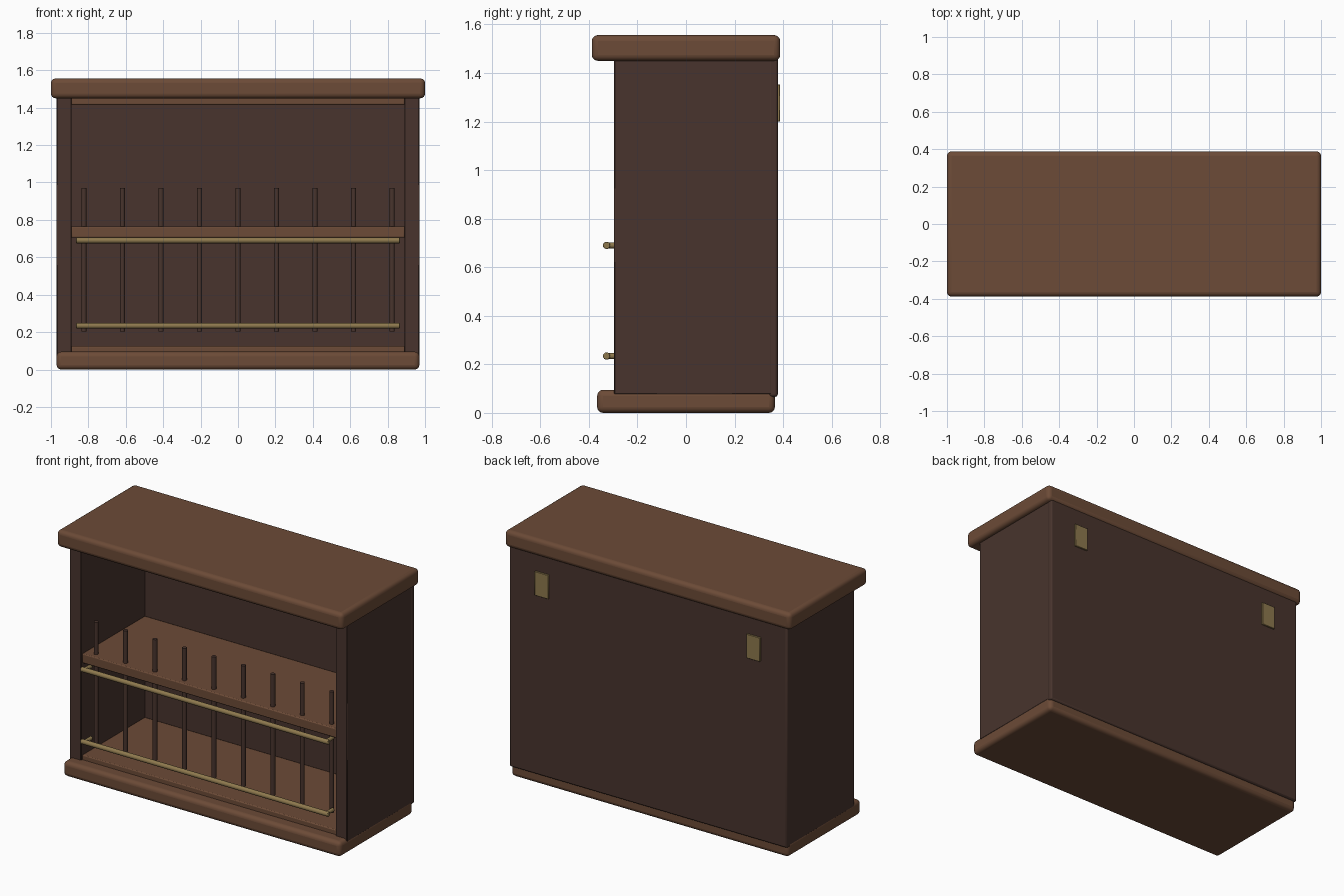
import bpy
from math import radians

if "Cube" in bpy.data.objects:
    bpy.data.objects.remove(bpy.data.objects["Cube"])


def material(name, rgb):
    m = bpy.data.materials.new(name)
    m.diffuse_color = (*rgb, 1)
    m.use_nodes = True
    m.node_tree.nodes["Principled BSDF"].inputs["Base Color"].default_value = m.diffuse_color
    return m


wood = material("warm_wood", (0.15, 0.07, 0.038))
dark = material("dark_wood", (0.065, 0.034, 0.026))
brass = material("brass", (0.27, 0.19, 0.075))


def finish(o, name, mat, bevel, segments):
    o.name = name
    o.data.materials.append(mat)
    if bevel:
        b = o.modifiers.new("rounded_edges", 'BEVEL')
        b.width = bevel
        b.segments = segments
        b.limit_method = 'ANGLE'
    bpy.ops.object.shade_smooth_by_angle(angle=radians(35))
    return o


def box(name, x, y, z, mat, bevel=0.0, segments=2):
    """Box from (min, max) pairs on each axis."""
    spans = (x, y, z)
    bpy.ops.mesh.primitive_cube_add(size=1, location=[(a + b) / 2 for a, b in spans])
    o = bpy.context.object
    o.scale = [b - a for a, b in spans]
    bpy.ops.object.transform_apply(location=False, rotation=False, scale=True)
    return finish(o, name, mat, bevel, segments)


def rod(name, center, length, radius, mat, rot=(0, 0, 0), bevel=0.0):
    bpy.ops.mesh.primitive_cylinder_add(vertices=16, radius=radius, depth=length,
                                        location=center, rotation=rot)
    return finish(bpy.context.object, name, mat, bevel, 2)


# Plinth and overhanging top
box("base_plinth", (-0.97, 0.97), (-0.366, 0.366), (0, 0.095), wood, 0.025, 4)
box("top_slab", (-1, 1), (-0.388, 0.388), (1.45, 1.556), wood, 0.025, 4)

# Carcass
for side, s in (("left", -1), ("right", 1)):
    box(f"{side}_side_panel", sorted((s * 0.89, s * 0.97)), (-0.297, 0.366),
        (0.075, 1.47), dark, 0.004, 1)
box("back_panel", (-0.971, 0.971), (0.34, 0.378), (0.066, 1.47), dark, 0.01, 2)

# Horizontal boards
for name, z in (("bottom_board", 0.065), ("middle_shelf", 0.705), ("upper_board", 1.415)):
    box(name, (-0.892, 0.892), (-0.285, 0.342), (z, z + 0.06), wood, 0.006, 2)

# Row of upright divider dowels passing through the shelf
for i in range(9):
    rod(f"divider_dowel_{i + 1}", (-0.824 + i * 0.206, -0.24, 0.587), 0.765, 0.014, dark)

# Brass rails with end brackets
for level, z in (("lower", 0.234), ("upper", 0.69)):
    rod(f"{level}_rail", (0, -0.327, z), 1.73, 0.015, brass, (0, radians(90), 0), 0.003)
    for side, s in (("left", -1), ("right", 1)):
        rod(f"{level}_{side}_rail_bracket", (s * 0.845, -0.294, z), 0.066, 0.012,
            brass, (radians(90), 0, 0))

# Hanging plates on the back
for side, s in (("left", -1), ("right", 1)):
    box(f"{side}_hanging_plate", (s * 0.74 - 0.048, s * 0.74 + 0.048), (0.37, 0.388),
        (1.2, 1.352), brass, 0.002, 1)
